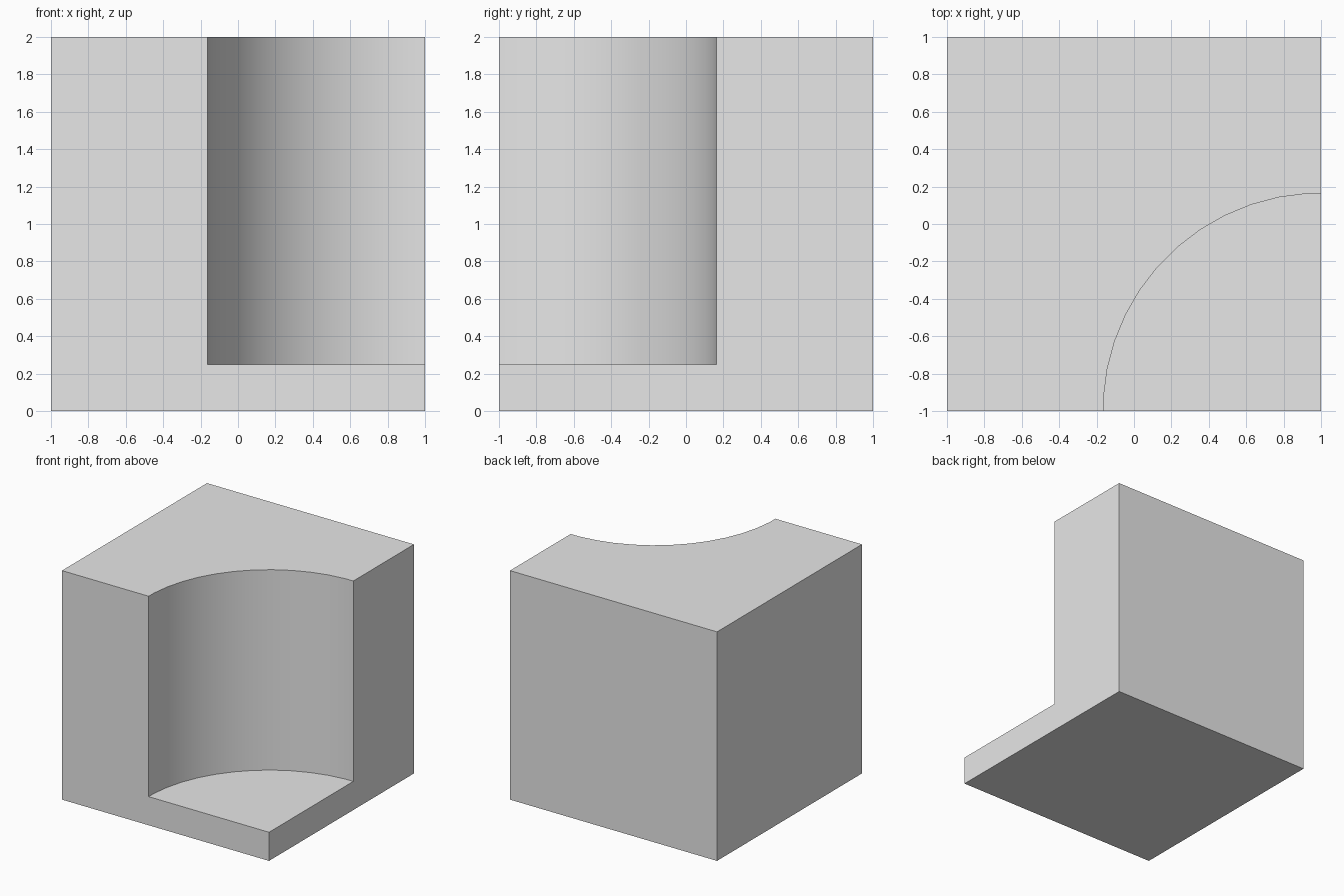
import bpy
import bmesh
from math import cos, sin, radians

if "Cube" in bpy.data.objects:
    bpy.data.objects.remove(bpy.data.objects["Cube"], do_unlink=True)

HALF = 1.0      # half the block width
TOP = 2.0
FLOOR = 0.25    # height of the recess floor
RADIUS = 1.165  # recess radius about the front left corner
SEGMENTS = 12   # facets in the quarter round

# One plain grey
grey = bpy.data.materials.new("light_grey")
grey.use_nodes = True
grey.diffuse_color = (0.8, 0.8, 0.8, 1)
grey.node_tree.nodes["Principled BSDF"].inputs["Base Color"].default_value = (0.8, 0.8, 0.8, 1)

# Quarter arc from the front face round to the side face
step = radians(90) / SEGMENTS
flat = RADIUS * cos(step / 2)
arc = [(HALF - flat, -HALF)]
for i in range(SEGMENTS):
    a = (i + 0.5) * step
    arc.append((HALF - RADIUS * cos(a), -HALF + RADIUS * sin(a)))
arc.append((HALF, -HALF + flat))

bm = bmesh.new()


def ring(points, z):
    return [bm.verts.new((x, y, z)) for x, y in points]


corners = [(-HALF, -HALF), (HALF, -HALF), (HALF, HALF), (-HALF, HALF)]
base = ring(corners, 0)
upper = ring([corners[0], corners[2], corners[3]], TOP)
step_corner = ring([corners[1]], FLOOR)[0]
rim = ring(arc, TOP)
foot = ring(arc, FLOOR)

# Outer faces of the block, with stepped front and side
bm.faces.new(base[::-1])
bm.faces.new([base[0], base[1], step_corner, foot[0], rim[0], upper[0]])
bm.faces.new([base[1], base[2], upper[1], rim[-1], foot[-1], step_corner])
bm.faces.new([base[2], base[3], upper[2], upper[1]])
bm.faces.new([base[3], base[0], upper[0], upper[2]])
bm.faces.new([upper[0]] + rim + [upper[1], upper[2]])

# Recess floor and curved wall
bm.faces.new([step_corner] + foot[::-1])
for i in range(len(arc) - 1):
    bm.faces.new([foot[i], foot[i + 1], rim[i + 1], rim[i]])
bmesh.ops.recalc_face_normals(bm, faces=bm.faces[:])

mesh = bpy.data.meshes.new("recessed_block")
bm.to_mesh(mesh)
bm.free()
mesh.materials.append(grey)
block = bpy.data.objects.new("recessed_block", mesh)
bpy.context.collection.objects.link(block)

# Smooth the curved wall, keep the edges crisp
bpy.ops.object.select_all(action="DESELECT")
block.select_set(True)
bpy.context.view_layer.objects.active = block
bpy.ops.object.shade_smooth_by_angle(angle=radians(30))
